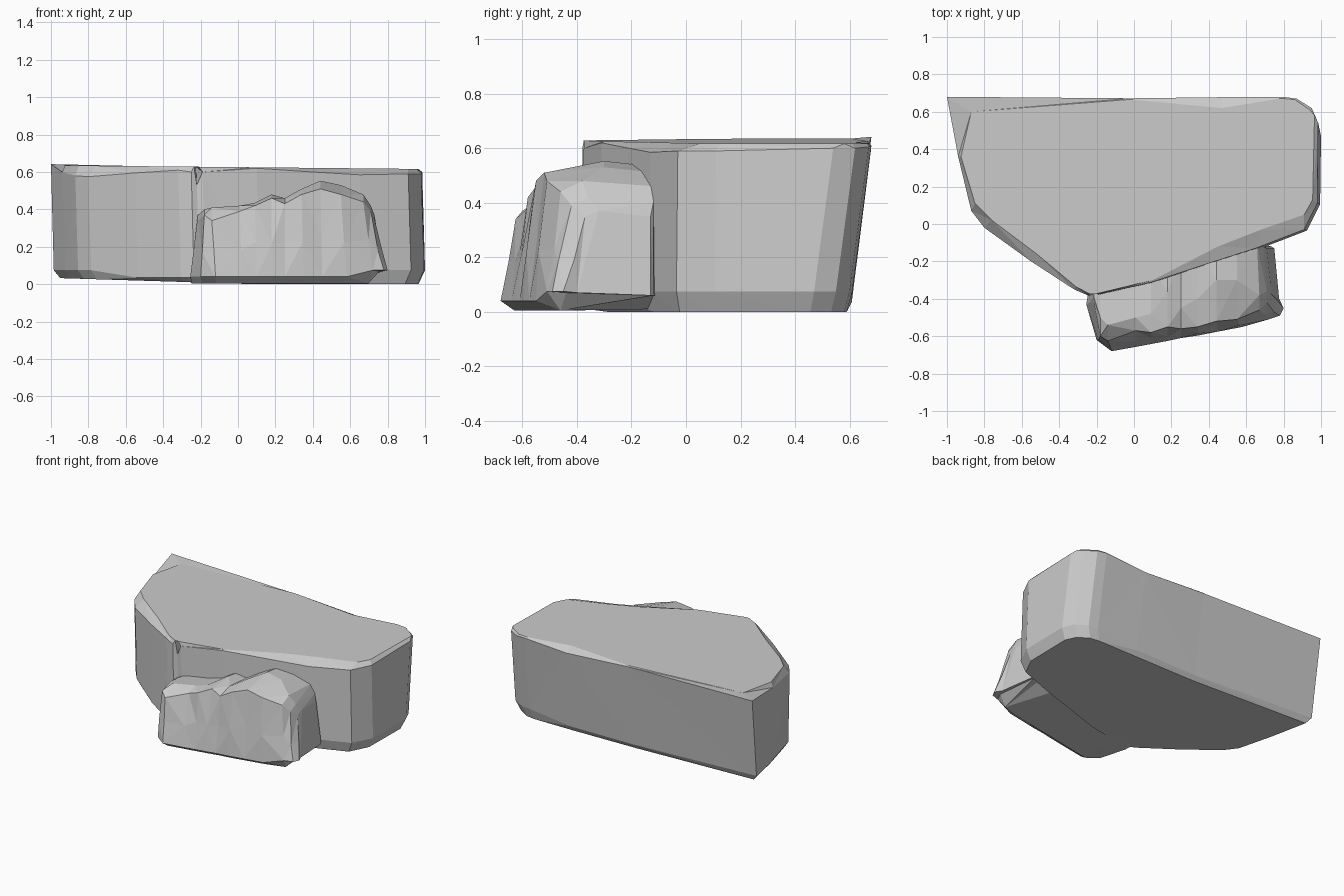
import bpy, bmesh


def loft(name, rings):
    """Skin equal-length rings into a closed, faceted solid."""
    bm = bmesh.new()
    rows = [[bm.verts.new(p) for p in r] for r in rings]
    n = len(rows[0])
    for a, b in zip(rows, rows[1:]):
        for i in range(n):
            j = (i + 1) % n
            bm.faces.new((a[i], a[j], b[j], b[i]))
    bm.faces.new(rows[0][::-1])
    bm.faces.new(rows[-1])
    bmesh.ops.triangulate(bm, faces=bm.faces[:])
    bmesh.ops.recalc_face_normals(bm, faces=bm.faces[:])
    me = bpy.data.meshes.new(name)
    bm.to_mesh(me)
    bm.free()
    ob = bpy.data.objects.new(name, me)
    bpy.context.collection.objects.link(ob)
    return ob


# Large slab: wall-top x, y, z, then top-edge x, y (the slit is in the top edge)
slab = [
    (-1.00, .68, .642, -.87, .60),
    (-.94, .36, .60, -.925, .36),
    (-.87, .07, .58, -.85, .11),
    (-.80, -.02, .575, -.76, .02),
    (-.55, -.20, .595, -.52, -.16),
    (-.32, -.35, .61, -.31, -.335),
    (-.25, -.38, .60, -.235, -.375),
    (-.22, -.37, .53, -.225, -.07),
    (-.19, -.375, .60, -.21, -.375),
    (.10, -.31, .62, .10, -.30),
    (.40, -.21, .60, .45, -.12),
    (.65, -.13, .585, .68, -.03),
    (.91, -.03, .59, .91, .05),
    (.98, .11, .59, .955, .13),
    (.985, .54, .60, .965, .58),
    (.95, .62, .60, .94, .61),
    (.87, .67, .605, .86, .665),
    (.80, .68, .61, .79, .672),
    (.47, .678, .59, .47, .62),
    (-.02, .672, .62, -.02, .666),
]
top = [(tx, ty, .626 - .01 * tx) for x, y, z, tx, ty in slab]
wall = [(x, y, z) for x, y, z, tx, ty in slab]
low = [(x + .015, y - (.07 if y > .5 else .03 if y > .3 else .005),
        .075 if abs(x) > .6 else .035) for x, y, *_ in slab]
base = [(x * .965, .2 + (y - .2) * .95, max(0, .03 * (.1 - x)))
        for x, y, z in low]
loft("large_rock", [base, low, wall, top])

# Small boulder: base x, top x, base front y, brow y, brow z, crest y, crest z, back y
boulder = [
    (-.255, -.215, -.43, -.42, .34, -.39, .37, -.33),
    (-.20, -.18, -.62, -.60, .37, -.50, .40, -.30),
    (-.12, -.14, -.68, -.625, .34, -.54, .41, -.28),
    (.02, .01, -.655, -.57, .39, -.50, .42, -.24),
    (.10, .09, -.64, -.58, .42, -.48, .435, -.22),
    (.18, .18, -.625, -.55, .46, -.36, .48, -.20),
    (.25, .25, -.61, -.56, .43, -.45, .46, -.18),
    (.35, .34, -.595, -.55, .48, -.40, .51, -.15),
    (.45, .44, -.575, -.52, .51, -.30, .553, -.12),
    (.58, .55, -.55, -.51, .48, -.30, .53, -.11),
    (.72, .67, -.51, -.46, .44, -.38, .48, -.11),
    (.78, .71, -.49, -.42, .39, -.36, .42, -.12),
    (.80, .73, -.45, -.37, .35, -.32, .37, -.13),
]
sections = []
for i, (xb, xt, yb, yt, zt, yc, zc, yk) in enumerate(boulder):
    bump = .015 * (-1) ** i
    tuck = .05 * max(0, xb - .6) / .2
    xm = xb * .55 + xt * .45
    sections.append([
        (xb - tuck, yk, .06 if i > 9 else .01),
        (xb * .97, yb + .05, .07 if i > 10 else .005),
        (xb, yb, .04 if i < 10 else .075),
        (xm, yb * .6 + yt * .4 + bump * .5, zt * .5 + bump),
        (xt, yt, zt),
        (xt, yc, zc),
        (xt - tuck * .4, yk, zc - .02),
    ])
loft("small_boulder", sections)
